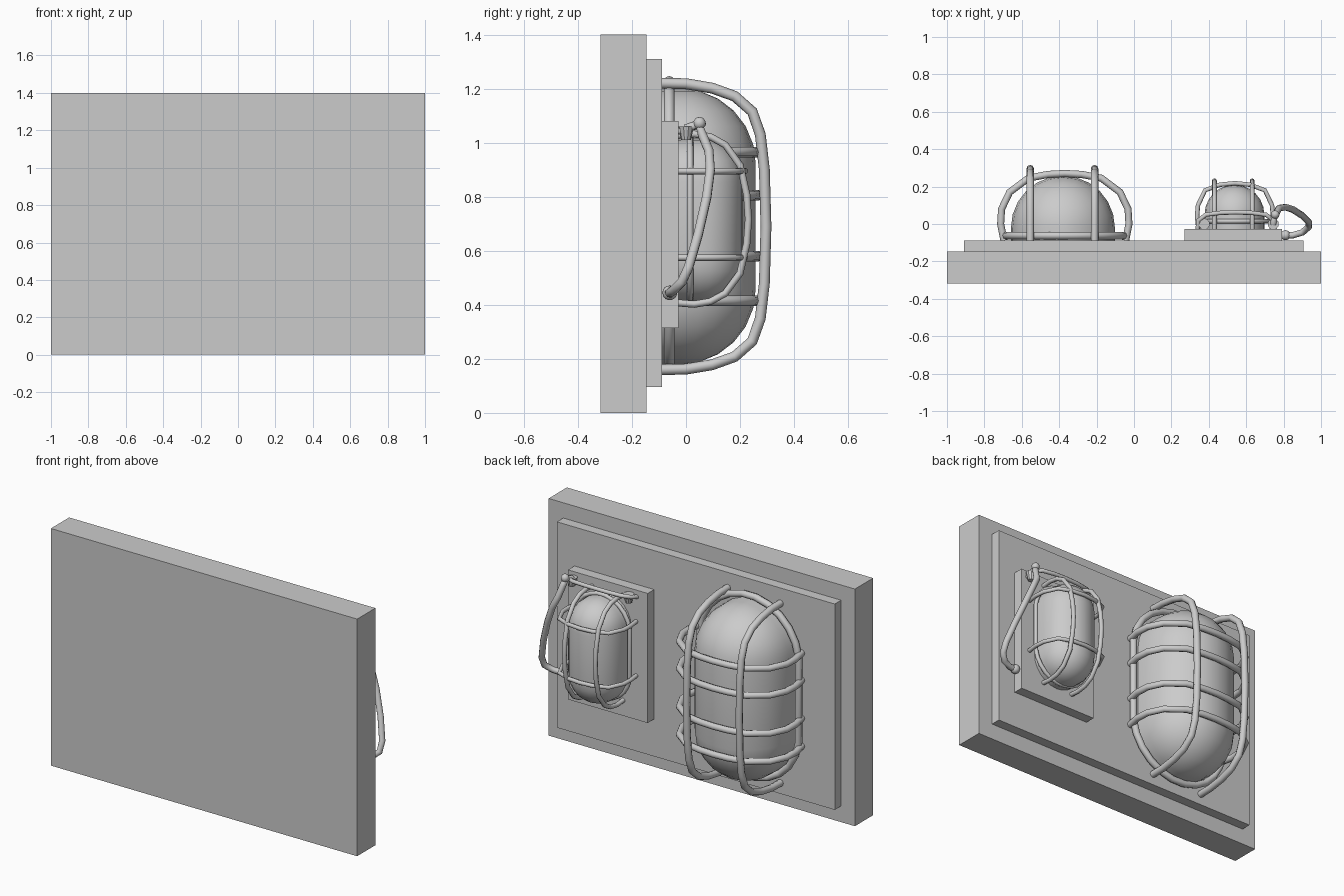
import bpy, bmesh, math
from mathutils import Vector

if "Cube" in bpy.data.objects:
    bpy.data.objects.remove(bpy.data.objects["Cube"])


def finish(name, bm, smooth=False):
    bmesh.ops.recalc_face_normals(bm, faces=bm.faces)
    me = bpy.data.meshes.new(name)
    bm.to_mesh(me)
    bm.free()
    ob = bpy.data.objects.new(name, me)
    bpy.context.collection.objects.link(ob)
    if smooth:
        for p in me.polygons:
            p.use_smooth = True
    return ob


def box(name, lo, hi):
    bm = bmesh.new()
    bmesh.ops.create_cube(bm, size=1)
    for v in bm.verts:
        v.co = Vector([(a + b) / 2 + c * (b - a) for a, b, c in zip(lo, hi, v.co)])
    return finish(name, bm)


def tube(name, pts, r, closed=False):
    cu = bpy.data.curves.new(name, 'CURVE')
    cu.dimensions = '3D'
    cu.bevel_depth = r
    cu.bevel_resolution = 2
    cu.use_fill_caps = True
    sp = cu.splines.new('POLY')
    sp.points.add(len(pts) - 1)
    for p, co in zip(sp.points, pts):
        p.co = (*co, 1)
    sp.use_cyclic_u = closed
    sp.use_smooth = True
    ob = bpy.data.objects.new(name, cu)
    bpy.context.collection.objects.link(ob)
    bpy.ops.object.select_all(action='DESELECT')
    bpy.context.view_layer.objects.active = ob
    ob.select_set(True)
    bpy.ops.object.convert(target='MESH')
    return bpy.context.object


def dome(name, cx, cy, cz, r, half, wall_y):
    # upright capsule, front half kept and its rim carried back to the plate
    bm = bmesh.new()
    n = 6
    prof = [(r * math.cos(t), half - r + r * math.sin(t))
            for t in (i * math.pi / 2 / n for i in range(n + 1))]
    prof[-1] = (0, half)
    prof = [(a, -b) for a, b in reversed(prof)] + prof
    vs = [bm.verts.new((a, 0, b)) for a, b in prof]
    es = [bm.edges.new(e) for e in zip(vs, vs[1:])]
    bmesh.ops.spin(bm, geom=vs + es, axis=(0, 0, 1), cent=(0, 0, 0),
                   angle=math.pi, steps=12)
    bmesh.ops.remove_doubles(bm, verts=bm.verts, dist=1e-5)
    if sum(v.co.y for v in bm.verts) < 0:
        for v in bm.verts:
            v.co.y *= -1
    rim = [e for e in bm.edges if e.is_boundary]
    ext = bmesh.ops.extrude_edge_only(bm, edges=rim)['geom']
    for v in ext:
        if isinstance(v, bmesh.types.BMVert):
            v.co.y = wall_y - cy
    for v in bm.verts:
        v.co += Vector((cx, cy, cz))
    return finish(name, bm, True)


def mirror_path(half):
    # half runs from the plate to the crown; the other side mirrors it
    return half + [(-u, y) for u, y in reversed(half[:-1])]


def ring(name, cx, y, cz, rx, hz, r):
    pts = []
    for i in range(24):
        t = 2 * math.pi * (i + 0.5) / 24
        s = math.copysign(hz - rx, math.sin(t))
        pts.append((cx + rx * math.cos(t), y, cz + s + rx * math.sin(t)))
    return tube(name, pts, r, True)


# Stacked mounting boards
box("back_board", (-1, -0.317, 0), (1, -0.147, 1.4))
box("middle_board", (-0.91, -0.147, 0.095), (0.905, -0.088, 1.31))
box("small_lamp_plate", (0.27, -0.088, 0.315), (0.79, -0.028, 1.08))

# Large caged lamp
dome("large_lamp_glass", -0.38, -0.02, 0.69, 0.278, 0.51, -0.09)
ring("large_base_ring", -0.37, -0.062, 0.695, 0.325, 0.535, 0.02)
vert = mirror_path([(0.53, -0.09), (0.528, 0.0), (0.512, 0.096), (0.482, 0.18),
                    (0.425, 0.245), (0.34, 0.275), (0.21, 0.29), (0, 0.296)])
for i, x in enumerate((-0.555, -0.211)):
    tube(f"large_upright_hoop_{i}", [(x, y, 0.69 + u) for u, y in vert], 0.02)
cross = mirror_path([(0.325, -0.088), (0.343, 0.0), (0.338, 0.08), (0.295, 0.17),
                     (0.195, 0.245), (0.09, 0.265), (0, 0.27)])
for i, z in enumerate((0.415, 0.58, 0.805, 0.965)):
    tube(f"large_cross_hoop_{i}", [(-0.37 + u, y, z) for u, y in cross], 0.019)

# Small caged lamp
dome("small_lamp_glass", 0.537, 0.05, 0.71, 0.16, 0.305, -0.03)
ring("small_base_ring", 0.54, 0.015, 0.715, 0.185, 0.305, 0.012)
vert = mirror_path([(0.31, -0.03), (0.315, 0.03), (0.305, 0.09), (0.275, 0.145),
                    (0.2, 0.2), (0.09, 0.225), (0, 0.231)])
for i, x in enumerate((0.43, 0.632)):
    tube(f"small_upright_hoop_{i}", [(x, y, 0.717 + u) for u, y in vert], 0.013)
cross = mirror_path([(0.195, -0.03), (0.203, 0.04), (0.198, 0.1), (0.16, 0.18),
                     (0.08, 0.21), (0, 0.218)])
for i, z in enumerate((0.575, 0.895)):
    tube(f"small_cross_hoop_{i}", [(0.54 + u, y, z) for u, y in cross], 0.012)

# Wire bail across the top, with a fitting at each end
bail = mirror_path([(0.205, -0.03), (0.2, 0.02), (0.16, 0.05), (0.08, 0.06), (0, 0.062)])
tube("top_bail", [(0.545 + u, y, 1.05 + y * 0.3) for u, y in bail], 0.012)
for i, x in enumerate((0.375, 0.745)):
    bm = bmesh.new()
    bmesh.ops.create_cone(bm, cap_ends=True, segments=10, radius1=0.018,
                          radius2=0.03, depth=0.05)
    for v in bm.verts:
        v.co += Vector((x, 0.0, 1.035))
    finish(f"bail_fitting_{i}", bm)

# Power cable looping from the lamp top to the side of its plate
tube("cable", [(0.745, 0.0, 1.05), (0.75, 0.045, 1.07), (0.762, 0.06, 1.03),
               (0.775, 0.085, 0.97), (0.81, 0.09, 0.9), (0.85, 0.077, 0.8),
               (0.9, 0.045, 0.66), (0.935, 0.01, 0.54), (0.935, -0.015, 0.485),
               (0.9, -0.045, 0.455), (0.85, -0.06, 0.445), (0.78, -0.062, 0.443)], 0.018)
for name, co, r in (("cable_top_knob", (0.755, 0.05, 1.072), 0.023),
                    ("cable_plug", (0.81, -0.06, 0.444), 0.027)):
    bm = bmesh.new()
    bmesh.ops.create_uvsphere(bm, u_segments=12, v_segments=8, radius=r)
    for v in bm.verts:
        v.co += Vector(co)
    finish(name, bm, True)
